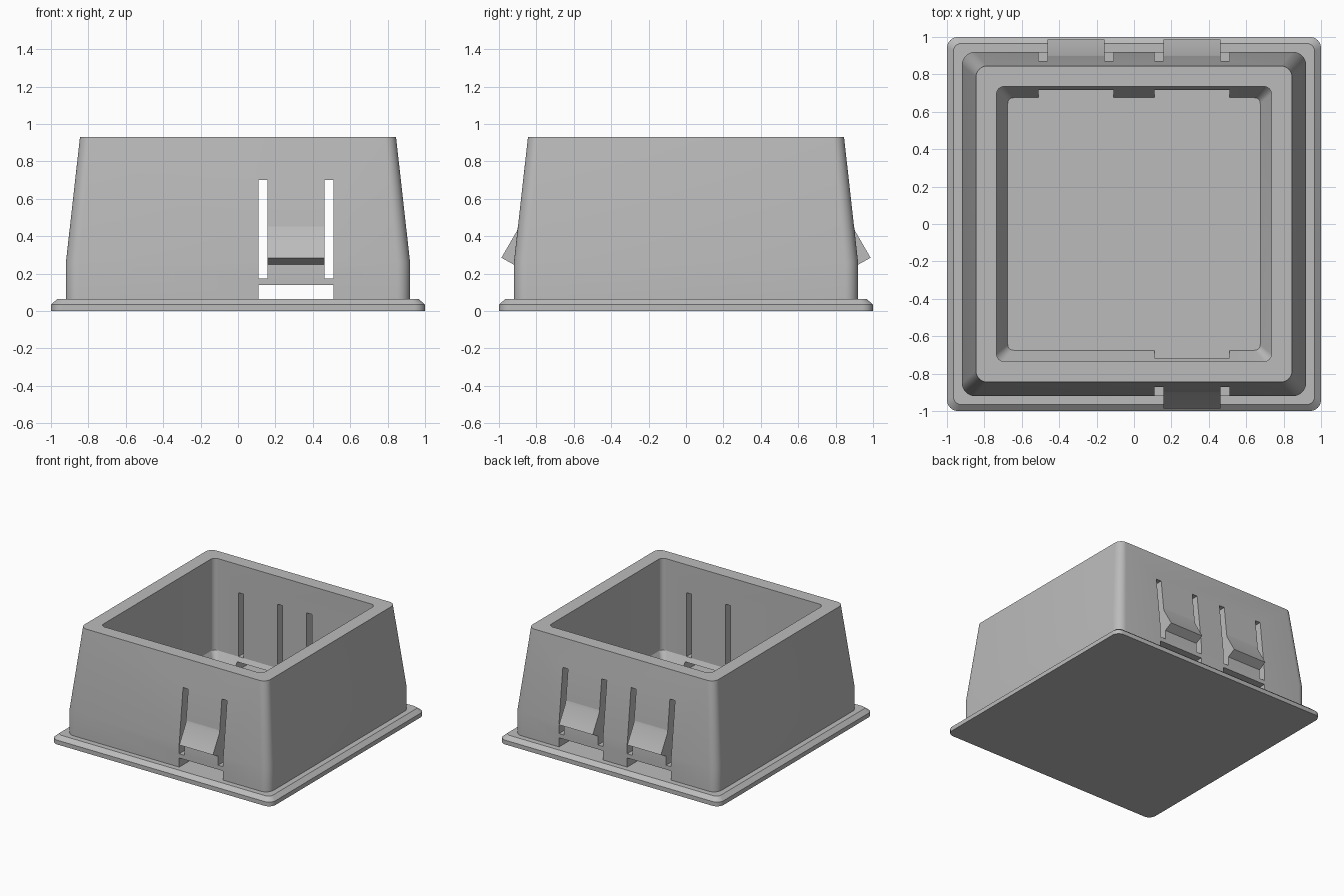
import bpy, bmesh, math

cube = bpy.data.objects.get("Cube")
if cube:
    bpy.data.objects.remove(cube, do_unlink=True)

grey = bpy.data.materials.new("plain_grey")
grey.use_nodes = True
color = (0.5, 0.5, 0.5, 1.0)
grey.diffuse_color = color
grey.node_tree.nodes["Principled BSDF"].inputs["Base Color"].default_value = color

CORNER_STEPS = 8


def finish(name, bm):
    bmesh.ops.recalc_face_normals(bm, faces=bm.faces[:])
    mesh = bpy.data.meshes.new(name)
    bm.to_mesh(mesh)
    bm.free()
    mesh.materials.append(grey)
    obj = bpy.data.objects.new(name, mesh)
    bpy.context.scene.collection.objects.link(obj)
    return obj


def smooth(obj):
    obj.data.shade_smooth()
    obj.data.set_sharp_from_angle(angle=math.radians(20))


def rounded_square(bm, half, z, radius):
    verts = []
    for corner in range(4):
        mid = math.pi / 4 + corner * math.pi / 2
        cx = math.copysign(half - radius, math.cos(mid))
        cy = math.copysign(half - radius, math.sin(mid))
        for i in range(CORNER_STEPS + 1):
            a = corner * math.pi / 2 + i / CORNER_STEPS * math.pi / 2
            verts.append(bm.verts.new((cx + radius * math.cos(a),
                                       cy + radius * math.sin(a), z)))
    return verts


def loft(name, profile, closed):
    """Stack rounded squares given as (half width, z, corner radius)."""
    bm = bmesh.new()
    rings = [rounded_square(bm, *level) for level in profile]
    pairs = list(zip(rings, rings[1:]))
    if closed:
        pairs.append((rings[-1], rings[0]))
    else:
        bm.faces.new(rings[0])
        bm.faces.new(rings[-1])
    for a, b in pairs:
        for i in range(len(a)):
            j = (i + 1) % len(a)
            bm.faces.new((a[i], a[j], b[j], b[i]))
    return finish(name, bm)


def prism(bm, x0, x1, outline, side):
    """Extrude a (distance from centre, z) outline along x on one side."""
    ends = [[bm.verts.new((x, side * d, z)) for d, z in outline] for x in (x0, x1)]
    for end in ends:
        bm.faces.new(end)
    for i in range(len(outline)):
        j = (i + 1) % len(outline)
        bm.faces.new((ends[0][i], ends[0][j], ends[1][j], ends[1][i]))


def rect(z0, z1):
    return [(0.6, z0), (1.1, z0), (1.1, z1), (0.6, z1)]


# Base plate with a chamfered rim
plate = loft("base_plate", [(1.0, 0, 0.06), (1.0, 0.035, 0.06),
                            (0.965, 0.065, 0.04)], closed=False)
smooth(plate)

# Tapered wall frame with a sloped foot inside
walls = loft("wall_frame", [(0.92, 0.065, 0.07), (0.92, 0.26, 0.07),
                            (0.845, 0.93, 0.06), (0.735, 0.93, 0.04),
                            (0.735, 0.175, 0.04), (0.675, 0.065, 0.03)], closed=True)

# Clip positions: (left edge of opening, side of the box)
clips = [(0.11, -1), (0.11, 1), (-0.51, 1)]
WIDTH, SLOT = 0.4, 0.047

# Slots beside each clip and the window below it
bm = bmesh.new()
for x, side in clips:
    prism(bm, x, x + SLOT, rect(0.175, 0.7), side)
    prism(bm, x + WIDTH - SLOT, x + WIDTH, rect(0.175, 0.7), side)
    prism(bm, x, x + WIDTH, rect(0.03, 0.14), side)
cutter = finish("slot_cutter", bm)
cutter.hide_render = True
cut = walls.modifiers.new("slots", "BOOLEAN")
cut.operation = "DIFFERENCE"
cut.solver = "EXACT"
cut.object = cutter
bpy.context.view_layer.objects.active = walls
bpy.ops.object.modifier_apply(modifier=cut.name)
bpy.data.objects.remove(cutter, do_unlink=True)
smooth(walls)

# Snap wedges on the clips, easing out from the wall
wedge = [(0.85, 0.5), (0.893, 0.48), (0.903, 0.43), (0.987, 0.285),
         (0.92, 0.248), (0.85, 0.21)]
for number, (x, side) in enumerate(clips, 1):
    bm = bmesh.new()
    prism(bm, x + SLOT, x + WIDTH - SLOT, wedge, side)
    smooth(finish(f"clip_wedge_{number}", bm))
